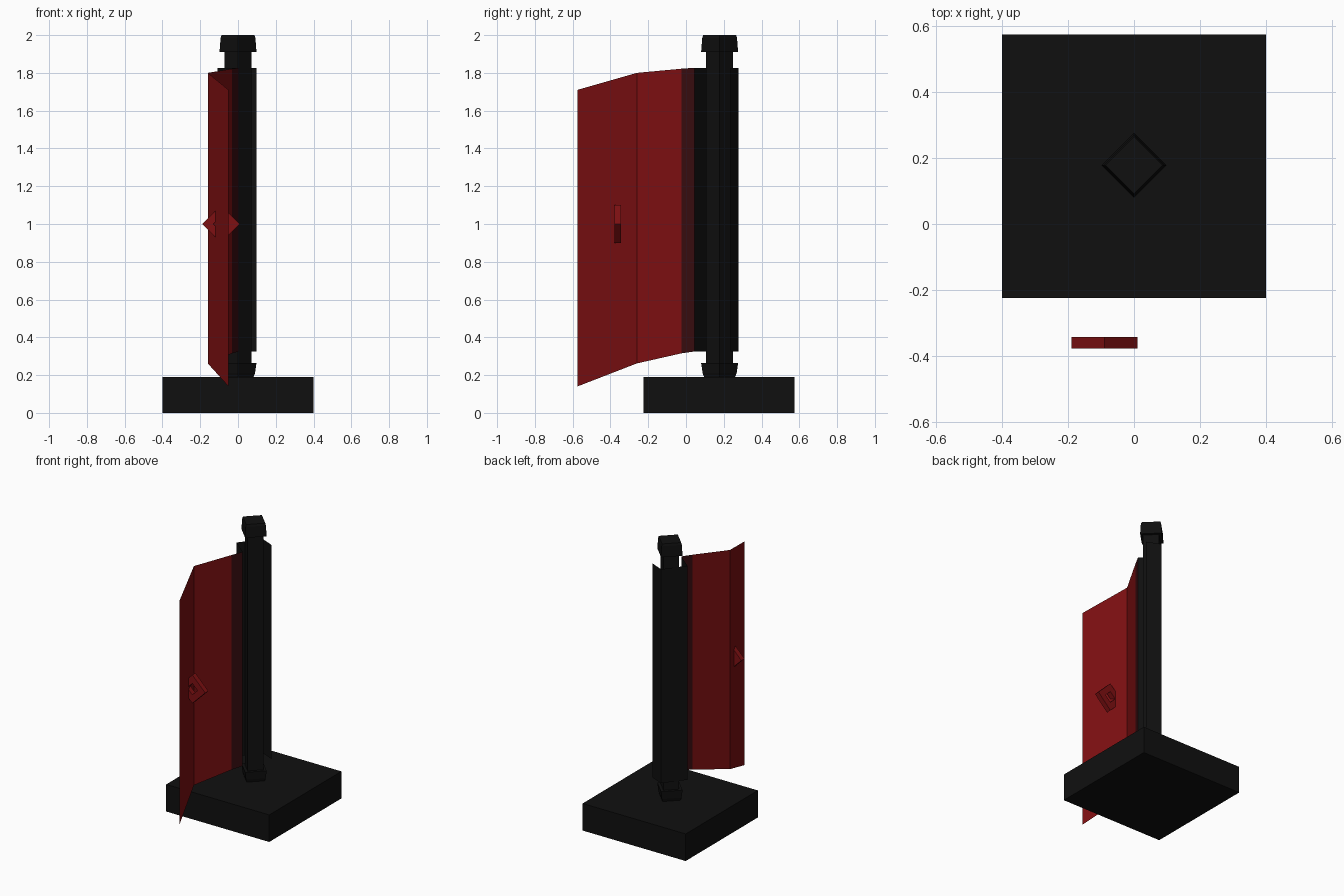
import bpy
import bmesh
import math

if "Cube" in bpy.data.objects:
    bpy.data.objects.remove(bpy.data.objects["Cube"])


def material(name, rgb):
    m = bpy.data.materials.new(name)
    m.diffuse_color = (*rgb, 1.0)
    m.use_nodes = True
    m.node_tree.nodes["Principled BSDF"].inputs["Base Color"].default_value = m.diffuse_color
    return m


black = material("black", (0.005, 0.005, 0.005))
red = material("red", (0.21, 0.005, 0.006))
dark_red = material("dark red", (0.04, 0.004, 0.005))


def make(name, bm, *mats):
    mesh = bpy.data.meshes.new(name)
    bm.to_mesh(mesh)
    bm.free()
    for m in mats:
        mesh.materials.append(m)
    obj = bpy.data.objects.new(name, mesh)
    bpy.context.collection.objects.link(obj)
    return obj


def loft(name, profile, centre, mat):
    """Four-sided diamond column from (radius, z) pairs."""
    bm = bmesh.new()
    rings = []
    for r, z in profile:
        rings.append([bm.verts.new((centre[0] + r * math.cos(k * math.pi / 2),
                                    centre[1] + r * math.sin(k * math.pi / 2), z))
                      for k in range(4)])
    for a, b in zip(rings, rings[1:]):
        for k in range(4):
            j = (k + 1) % 4
            bm.faces.new((a[k], a[j], b[j], b[k]))
    bm.faces.new(rings[0][::-1])
    bm.faces.new(rings[-1])
    bmesh.ops.recalc_face_normals(bm, faces=bm.faces)
    return make(name, bm, mat)


# Square base block
bm = bmesh.new()
bmesh.ops.create_cube(bm, size=1)
for v in bm.verts:
    v.co = (v.co.x * 0.8, v.co.y * 0.8 + 0.175, (v.co.z + 0.5) * 0.19)
make("base", bm, black)

# Pole with a collar at each end
axis = (0.0, 0.178)
loft("pole", [(0.072, 0.19), (0.072, 1.92)], axis, black)
loft("top_cap", [(0.098, 1.91), (0.092, 1.985), (0.087, 2.0)], axis, black)
loft("bottom_collar", [(0.08, 0.185), (0.09, 0.21), (0.098, 0.265)], axis, black)

# Thin folded panel, curling round the pole: x, y, bottom z, top z, material
fold = [
    (-0.05, -0.575, 0.14, 1.71, 0),
    (-0.16, -0.26, 0.262, 1.80, 0),
    (-0.032, -0.025, 0.315, 1.822, 1),
    (0.005, 0.045, 0.325, 1.827, 2),
    (-0.108, 0.138, 0.325, 1.827, 2),
    (0.0, 0.277, 0.325, 1.827, 2),
    (0.097, 0.235, 0.325, 1.827, 2),
]
bm = bmesh.new()
cols = [(bm.verts.new((x, y, lo)), bm.verts.new((x, y, hi))) for x, y, lo, hi, _ in fold]
for i, (a, b) in enumerate(zip(cols, cols[1:])):
    f = bm.faces.new((a[0], b[0], b[1], a[1]))
    f.material_index = fold[i][4]
make("panel", bm, red, dark_red, black)

# Diamond ring handle passing through the panel
bm = bmesh.new()
ring = []
for k in range(4):
    c, s = math.cos(k * math.pi / 2), math.sin(k * math.pi / 2)
    ring.append([bm.verts.new((-0.09 + r * c, y, 1.0 + r * s))
                 for r, y in ((0.1, -0.378), (0.1, -0.343), (0.04, -0.343), (0.04, -0.378))])
for k in range(4):
    a, b = ring[k], ring[(k + 1) % 4]
    for i in range(4):
        j = (i + 1) % 4
        bm.faces.new((a[i], a[j], b[j], b[i]))
bmesh.ops.recalc_face_normals(bm, faces=bm.faces)
make("handle", bm, red)
